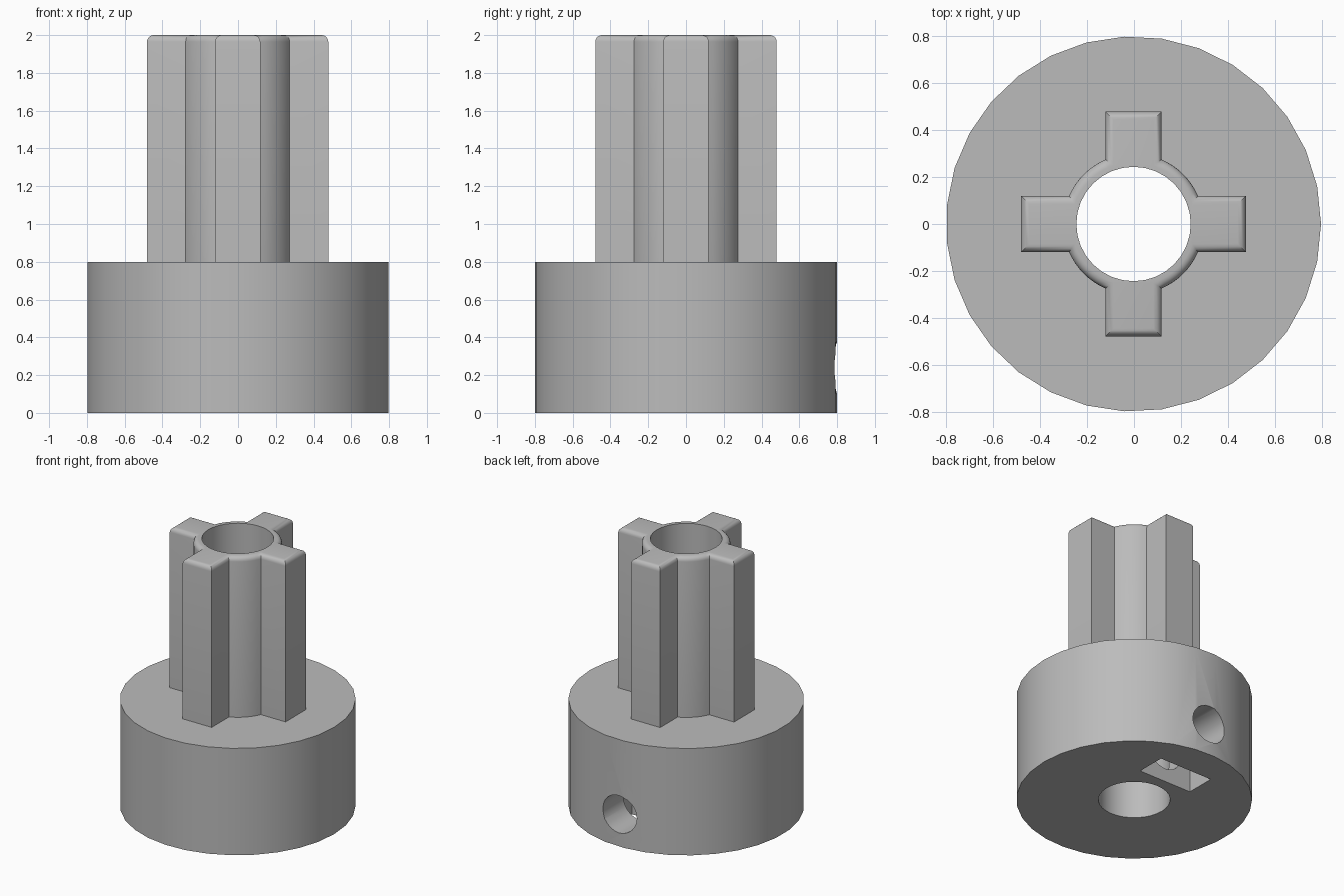
import bpy, bmesh, math
from math import sin, cos, asin, pi

if "Cube" in bpy.data.objects:
    bpy.data.objects.remove(bpy.data.objects["Cube"])

SHIFT = -0.002      # keeps the odd-sided base centred in x
FILLET = 0.035

grey = bpy.data.materials.new("grey plastic")
grey.diffuse_color = (0.5, 0.5, 0.5, 1)
grey.use_nodes = True
grey.node_tree.nodes["Principled BSDF"].inputs["Base Color"].default_value = grey.diffuse_color


def loft(name, layers):
    """Closed solid through a stack of (outline, z) layers."""
    bm = bmesh.new()
    rings = [[bm.verts.new((x + SHIFT, y, z)) for x, y in pts] for pts, z in layers]
    for a, b in zip(rings, rings[1:]):
        n = len(a)
        for i in range(n):
            j = (i + 1) % n
            bm.faces.new((a[i], a[j], b[j], b[i]))
    bm.faces.new(rings[0][::-1])
    bm.faces.new(rings[-1])
    bmesh.ops.recalc_face_normals(bm, faces=bm.faces[:])
    me = bpy.data.meshes.new(name)
    bm.to_mesh(me)
    bm.free()
    me.materials.append(grey)
    ob = bpy.data.objects.new(name, me)
    bpy.context.collection.objects.link(ob)
    return ob


def circle(r, n):
    return [(r * cos(2 * pi * i / n), r * sin(2 * pi * i / n)) for i in range(n)]


def cross(d):
    """Round tube with four square arms, offset inwards by d."""
    r, w, l = 0.3 - d, 0.12 - d, 0.48 - d
    a = asin(w / r)
    pts = []
    for q in range(4):
        part = [(l, -w), (l, w)]
        part += [(r * cos(t), r * sin(t)) for t in
                 (a + (pi / 2 - 2 * a) * k / 8 for k in range(9))]
        c, s = round(cos(q * pi / 2)), round(sin(q * pi / 2))
        pts += [(c * x - s * y, s * x + c * y) for x, y in part]
    return pts


def combine(target, tool, operation):
    mod = target.modifiers.new(operation, 'BOOLEAN')
    mod.operation, mod.solver, mod.object = operation, 'EXACT', tool
    bpy.context.view_layer.objects.active = target
    bpy.ops.object.modifier_apply(modifier=mod.name)
    bpy.data.objects.remove(tool)


# round base and splined shaft with rounded top edge
hub = loft("splined_hub", [(circle(0.8, 31), 0), (circle(0.8, 31), 0.8)])
layers = [(cross(0), 0.7)]
for k in range(6):
    t = k / 5 * pi / 2
    layers.append((cross(FILLET * (1 - cos(t))), 2 - FILLET + FILLET * sin(t)))
combine(hub, loft("shaft", layers), 'UNION')

# central bore
combine(hub, loft("bore", [(circle(0.244, 32), -0.1), (circle(0.244, 32), 2.1)]), 'DIFFERENCE')

# nut pocket in the underside
rect = [(-0.22, 0.325), (0.22, 0.325), (0.22, 0.545), (-0.22, 0.545)]
combine(hub, loft("nut_pocket", [(rect, -0.1), (rect, 0.46)]), 'DIFFERENCE')

# set screw hole from the back into the bore
screw = loft("screw_hole", [(circle(0.14, 24), 0), (circle(0.14, 24), 0.9)])
screw.rotation_euler = (-pi / 2, 0, 0)
screw.location = (0, 0.1, 0.24)
bpy.context.view_layer.update()
combine(hub, screw, 'DIFFERENCE')

# smooth curved walls, sharp corners
hub.select_set(True)
bpy.context.view_layer.objects.active = hub
bpy.ops.object.shade_smooth_by_angle(angle=math.radians(30))
